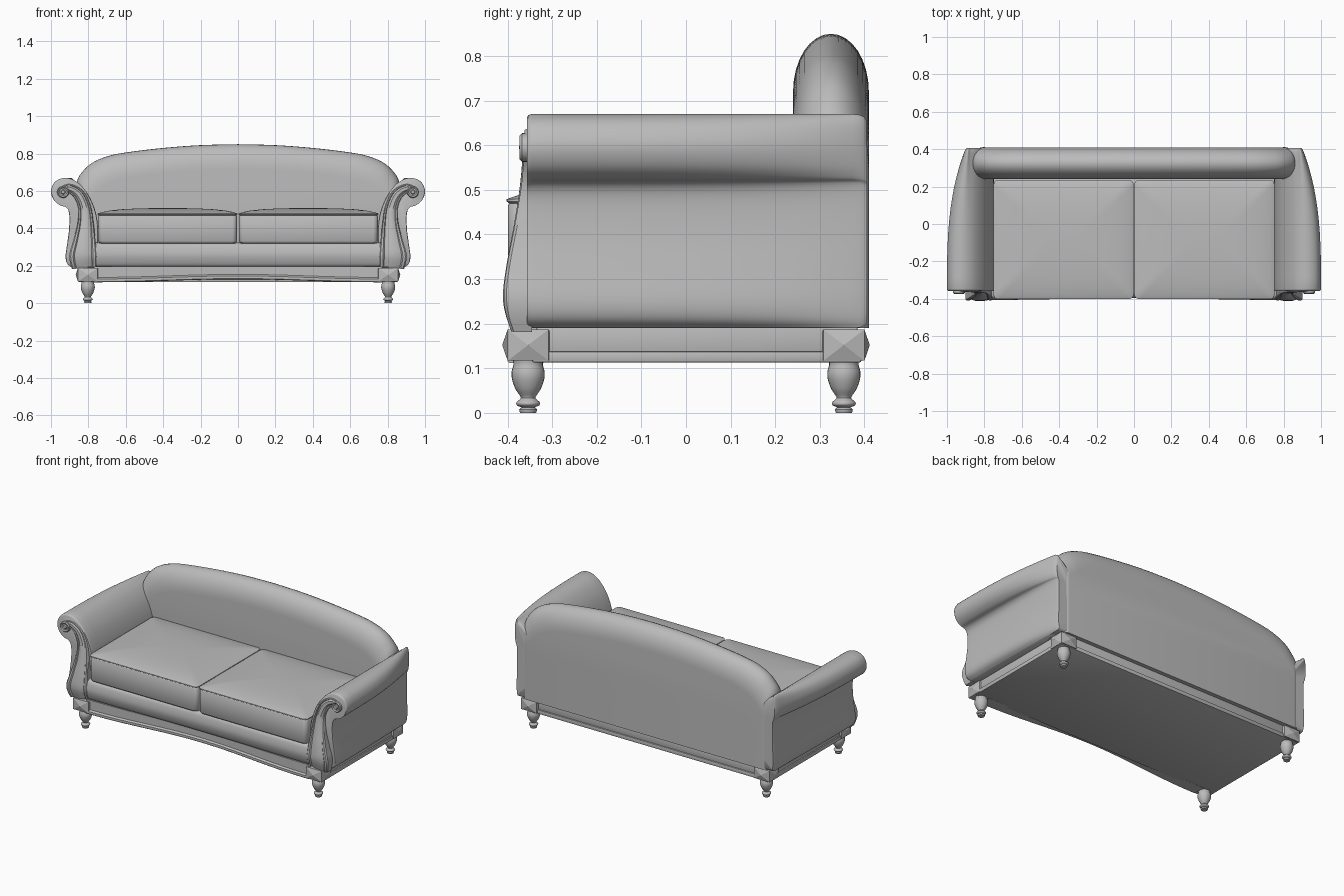
import bpy, bmesh, math
from mathutils import Vector

cube = bpy.data.objects.get("Cube")
if cube:
    bpy.data.objects.remove(cube, do_unlink=True)

mat = bpy.data.materials.new("grey upholstery")
mat.use_nodes = True
GREY = (0.5, 0.5, 0.5, 1)
mat.diffuse_color = GREY
mat.node_tree.nodes["Principled BSDF"].inputs["Base Color"].default_value = GREY


def finish(name, bm, mirror="", angle=35):
    """Turn a bmesh into a smooth-by-angle object, mirrored on the given axes."""
    bmesh.ops.recalc_face_normals(bm, faces=bm.faces)
    me = bpy.data.meshes.new(name)
    bm.to_mesh(me)
    bm.free()
    me.materials.append(mat)
    me.polygons.foreach_set("use_smooth", [True] * len(me.polygons))
    me.set_sharp_from_angle(angle=math.radians(angle))
    ob = bpy.data.objects.new(name, me)
    bpy.context.scene.collection.objects.link(ob)
    if mirror:
        mod = ob.modifiers.new("mirror", 'MIRROR')
        mod.use_axis = ["X" in mirror, "Y" in mirror, False]
        mod.use_mirror_merge = False
    return ob


def loft(name, rings, **kw):
    """Skin closed rings of points and cap both ends."""
    bm = bmesh.new()
    rows = [[bm.verts.new(p) for p in r] for r in rings]
    n = len(rows[0])
    for a, b in zip(rows, rows[1:]):
        for i in range(n):
            j = (i + 1) % n
            bm.faces.new((a[i], a[j], b[j], b[i]))
    bm.faces.new(rows[0])
    bm.faces.new(rows[-1])
    return finish(name, bm, **kw)


def spline(pts, steps=5):
    """Catmull-Rom curve through points of any dimension."""
    out = []
    for i in range(len(pts) - 1):
        quad = [pts[max(0, min(len(pts) - 1, i + k))] for k in (-1, 0, 1, 2)]
        for s in range(steps):
            t = s / steps
            out.append(tuple(0.5 * (2 * b + (c - a) * t + (2 * a - 5 * b + 4 * c - d) * t * t
                                    + (3 * b - a - 3 * c + d) * t ** 3) for a, b, c, d in zip(*quad)))
    return out + [tuple(pts[-1])]


def box(name, lo, hi, mirror="", bevel=0.004):
    bm = bmesh.new()
    bmesh.ops.create_cube(bm, size=1)
    for v in bm.verts:
        v.co = [l + (h - l) * (c + 0.5) for l, h, c in zip(lo, hi, v.co)]
    if bevel:
        bmesh.ops.bevel(bm, geom=bm.edges[:], offset=bevel, segments=2, affect='EDGES', profile=0.5)
    return finish(name, bm, mirror)


def lathe(name, profile, at, mirror, horizontal=False):
    """Turn (radius, height) pairs; horizontal axes point to -y."""
    rings = []
    for r, h in profile:
        ring = []
        for k in range(24):
            a = math.tau * k / 24
            p = Vector((r * math.cos(a), r * math.sin(a), h))
            ring.append(Vector(at) + (Vector((p.x, -p.z, p.y)) if horizontal else p))
        rings.append(ring)
    return loft(name, rings, mirror=mirror)


# Rolled arms: the scroll flattens into the side towards the back
arm = [(.75, .19)] + spline([(.75, .30), (.75, .42), (.765, .5), (.80, .58), (.85, .64), (.90, .667),
       (.945, .667), (.982, .645), (1, .60), (.987, .555), (.955, .527), (.92, .515), (.903, .48),
       (.903, .40), (.913, .32), (.922, .25), (.912, .21), (.885, .19)], 4)


def arm_ring(y, shrink):
    taper = .1 * max(0, (y + .355) / .76) ** 3
    ring = []
    for x, z in arm:
        x -= taper * max(0, x - .88) / .12
        ring.append((.83 + (x - .83) * shrink, y, .4 + (z - .4) * shrink))
    return ring


arm_rows = [(-.357, .97), (-.354, .99), (-.346, 1)]
arm_rows += [(-.346 + .72 * k / 12, 1) for k in range(1, 13)]
arm_rows += [(.39, .993), (.4, .975), (.406, .94)]
loft("rolled_arms", [arm_ring(*r) for r in arm_rows], mirror="X", angle=50)

# Arm facings: ribbons that swell at the foot and curl into the scroll
facing = spline([(.822, .19, .066, -.392), (.828, .25, .074, -.408), (.822, .32, .062, -.402),
                 (.815, .42, .044, -.384), (.82, .51, .034, -.37), (.85, .58, .03, -.364),
                 (.90, .613, .024, -.362), (.945, .605, .018, -.362)], 5)
rings = []
for i, (x, z, w, y) in enumerate(facing):
    a, b = facing[max(0, i - 1)], facing[min(len(facing) - 1, i + 1)]
    side = Vector((b[1] - a[1], 0, a[0] - b[0])).normalized()
    section = [(-1, -.345), (-1, y + .006), (-.9, y), (-.72, y), (-.62, y + .006), (-.3, y - .002),
               (.3, y - .002), (.62, y + .006), (.72, y), (.9, y), (1, y + .006), (1, -.345)]
    rings.append([Vector((x, d, z)) + side * (s * w) for s, d in section])
loft("arm_facings", rings, mirror="X")

# Scroll rosettes
lathe("scroll_rosettes", [(.032, 0), (.032, .018), (.027, .023), (.02, .018), (.013, .018), (.009, .023),
      (.003, .024)], (.935, -.35, .595), "X", horizontal=True)

# Arched backrest with a domed top
half = spline([(0, .85), (.2, .845), (.4, .83), (.6, .806), (.7, .785), (.78, .75), (.83, .705),
               (.86, .655), (.865, .58), (.865, .4)], 4) + [(.865, .19)]
outline = [(-x, z) for x, z in reversed(half[1:])] + half
rings = []
for k in range(17):
    t = math.pi * k / 16
    inset = .13 * (1 - math.sin(t))
    rings.append([(x * (1 - .5 * inset), .325 - .085 * math.cos(t),
                   z - inset * max(0, min(1, (z - .4) / .3))) for x, z in outline])
loft("backrest", rings, angle=50)


# Seat cushions with piped edges and a crowned top
def rounded_rect(cx, cy, hx, hy, r, z):
    ring = []
    for q, (sx, sy) in enumerate([(1, 1), (-1, 1), (-1, -1), (1, -1)]):
        for k in range(6):
            a = math.pi / 2 * (q + k / 5)
            ring.append((cx + sx * (hx - r) + r * math.cos(a), cy + sy * (hy - r) + r * math.sin(a), z))
    return ring


levels = [(.02, .318), (.005, .322), (0, .332), (0, .465), (.003, .47), (-.003, .474), (-.003, .479),
          (.004, .482), (.02, .487), (.06, .495), (.12, .502), (.2, .506), (.28, .508)]
loft("seat_cushions", [rounded_rect(.3765, -.083, .371 - i, .316 - i, .025, z) for i, z in levels],
     mirror="X", angle=50)

# Seat base and bulging front rail
box("seat_base", (-.76, -.35, .15), (.76, .35, .325))
stations = [-.77 + 1.54 * k / 40 for k in range(41)]


def wave(x):
    return math.cos(math.pi * x / .75)


rail = spline([(-.37, .193), (-.39, .205), (-.405, .25), (-.402, .29), (-.39, .316), (-.36, .324)], 4)
loft("front_rail", [[(x, -.3, .193)] + [(x, y + .005 * (1 + wave(x)), z) for y, z in rail]
                    + [(x, -.3, .324)] for x in stations])

# Wavy front apron with a lower lip
rings = []
for x in stations:
    y, low = -.378 + .012 * wave(x), .12 + .008 * wave(x)
    section = [(-.32, .197), (y, .197), (y, low + .026), (y - .005, low + .022), (y - .01, low + .018),
               (y - .01, low + .004), (y - .006, low), (-.32, low)]
    rings.append([(x, d, z) for d, z in section])
loft("front_apron", rings)

# Side and back plinth
box("plinth", (-.845, -.335, .13), (.845, .385, .197))
box("plinth_lip", (-.853, -.345, .113), (.853, .393, .138))

# Corner blocks with pyramid faces
bm = bmesh.new()
bmesh.ops.create_cube(bm, size=1)
for v in bm.verts:
    v.co = (.803 + v.co.x * .106, .354 + v.co.y * .092, .152 + v.co.z * .07)
sides = [f for f in bm.faces if abs(f.normal.z) < .5]
bmesh.ops.poke(bm, faces=sides, offset=.012)
finish("corner_blocks", bm, "XY", 8)

# Turned feet
foot = spline([(.018, 0), (.02, .008), (.015, .012), (.025, .017), (.026, .024), (.017, .032), (.018, .038),
               (.028, .053), (.036, .075), (.037, .092), (.033, .108), (.034, .12)], 3)
lathe("turned_feet", foot, (.803, .354, 0), "XY")
